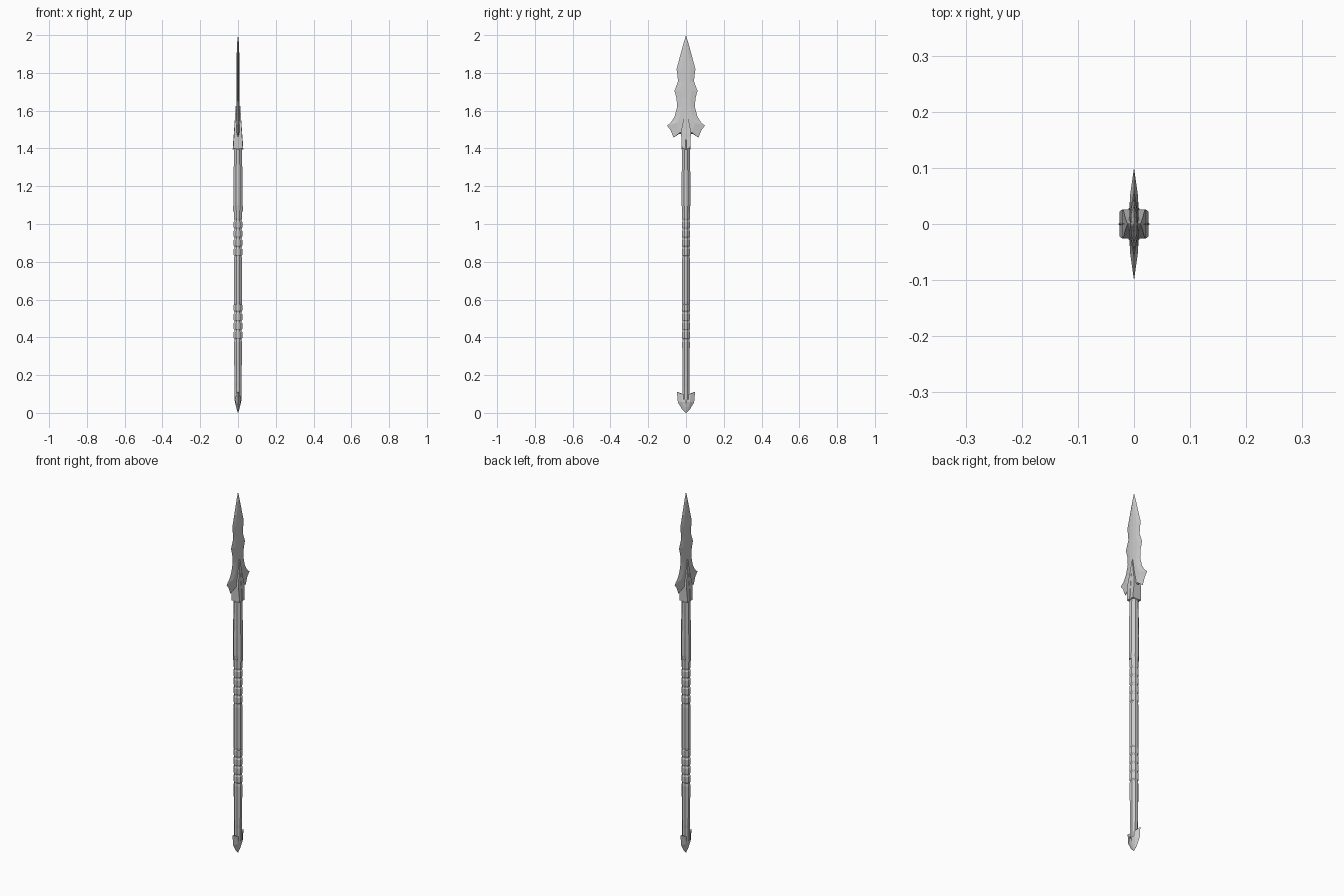
import bpy, bmesh, math


def finish(name, bm):
    bmesh.ops.remove_doubles(bm, verts=bm.verts, dist=0.00005)
    bmesh.ops.dissolve_degenerate(bm, edges=bm.edges, dist=0.00001)
    bmesh.ops.recalc_face_normals(bm, faces=bm.faces)
    mesh = bpy.data.meshes.new(name)
    bm.to_mesh(mesh)
    bm.free()
    obj = bpy.data.objects.new(name, mesh)
    bpy.context.collection.objects.link(obj)
    return obj


def loft(name, sections, sides=8, turn=0.5):
    """Stack (z, half width x, half width y) rings and cap both ends."""
    bm = bmesh.new()
    k = 1 / math.cos(math.pi / sides) if turn else 1
    rings = []
    for z, rx, ry in sections:
        angles = [(i + turn) * math.tau / sides for i in range(sides)]
        rings.append([bm.verts.new((rx * k * math.cos(a), ry * k * math.sin(a), z))
                      for a in angles])
    for a, b in zip(rings, rings[1:]):
        for i in range(sides):
            j = (i + 1) % sides
            bm.faces.new((a[i], a[j], b[j], b[i]))
    bm.faces.new(rings[0])
    bm.faces.new(rings[-1])
    return finish(name, bm)


def bevelled_plate(name, rows, inner=0.5):
    """Mirrored blade: rows of (edge y, edge z, spine z, thickness)."""
    bm = bmesh.new()
    for sx in (-1, 1):
        for sy in (-1, 1):
            cols = []
            for y, z, zs, t in rows:
                zi = zs + (z - zs) * inner
                cols.append([bm.verts.new(p) for p in (
                    (0, sy * y, z), (sx * t * 0.8, sy * y * inner, zi), (sx * t, 0, zs))])
            for a, b in zip(cols, cols[1:]):
                for i in range(2):
                    bm.faces.new((a[i], a[i + 1], b[i + 1], b[i]))
            # bottom closing face to the centre plane
            c = bm.verts.new((0, 0, rows[-1][2]))
            bm.faces.new((*cols[-1], c))
    return finish(name, bm)


# Spearhead with wavy edges and swept barbs
bevelled_plate("blade", [
    (0.0, 2.0, 2.0, 0.0), (0.015, 1.95, 1.95, 0.006), (0.034, 1.88, 1.88, 0.007),
    (0.05, 1.82, 1.82, 0.007), (0.047, 1.80, 1.80, 0.007), (0.042, 1.755, 1.755, 0.007),
    (0.061, 1.705, 1.705, 0.007), (0.05, 1.665, 1.665, 0.007), (0.047, 1.62, 1.62, 0.008),
    (0.060, 1.57, 1.59, 0.009), (0.078, 1.54, 1.57, 0.009), (0.1, 1.52, 1.55, 0.009),
    (0.082, 1.497, 1.53, 0.009), (0.066, 1.457, 1.51, 0.009), (0.040, 1.475, 1.49, 0.009),
    (0.02, 1.48, 1.48, 0.009)])

# Pointed socket gripping the blade
loft("blade_socket", [(1.40, 0.026, 0.022), (1.48, 0.021, 0.026), (1.50, 0.019, 0.024),
                      (1.56, 0.016, 0.012), (1.625, 0.012, 0.001)], 4, 0.5)
loft("socket_ridge", [(1.395, 0.028, 0.023), (1.43, 0.026, 0.022), (1.48, 0.022, 0.018),
                      (1.62, 0.012, 0.002)], 4, 0)

# Shaft core and thicker sleeves
loft("shaft", [(0.09, 0.017, 0.017), (0.38, 0.018, 0.018), (1.09, 0.019, 0.019),
               (1.41, 0.019, 0.019)])
loft("upper_sleeve", [(1.065, 0.026, 0.019), (1.10, 0.025, 0.023), (1.20, 0.024, 0.024),
                      (1.41, 0.021, 0.020)])
loft("middle_sleeve", [(0.57, 0.019, 0.019), (0.585, 0.022, 0.021), (0.81, 0.022, 0.021),
                       (0.83, 0.019, 0.019)])
loft("lower_sleeve", [(0.14, 0.018, 0.018), (0.16, 0.019, 0.019), (0.375, 0.021, 0.020),
                      (0.39, 0.018, 0.018)])

# Ridged grip wraps
for name, start in (("upper_grip", 0.83), ("lower_grip", 0.39)):
    for i in range(4):
        z = start + i * 0.048
        loft(f"{name}_band_{i + 1}", [(z, 0.018, 0.018), (z + 0.007, 0.0225, 0.0215),
                                      (z + 0.037, 0.0225, 0.0215), (z + 0.044, 0.018, 0.018)])
loft("grip_collar", [(1.02, 0.019, 0.019), (1.03, 0.022, 0.021), (1.075, 0.022, 0.021)])

# Winged butt cap
loft("butt_collar", [(0.07, 0.019, 0.018), (0.10, 0.018, 0.018), (0.145, 0.018, 0.018)])
bevelled_plate("butt_wings", [
    (0.0, 0.0, 0.0, 0.0), (0.02, 0.017, 0.01, 0.004), (0.033, 0.04, 0.03, 0.010),
    (0.043, 0.055, 0.06, 0.016), (0.048, 0.112, 0.09, 0.013),
    (0.034, 0.100, 0.10, 0.012), (0.018, 0.097, 0.10, 0.012)])
loft("butt_spike", [(0.0, 0.001, 0.002), (0.03, 0.009, 0.017), (0.06, 0.017, 0.024),
                    (0.08, 0.019, 0.022), (0.105, 0.017, 0.018)], 6, 0)
